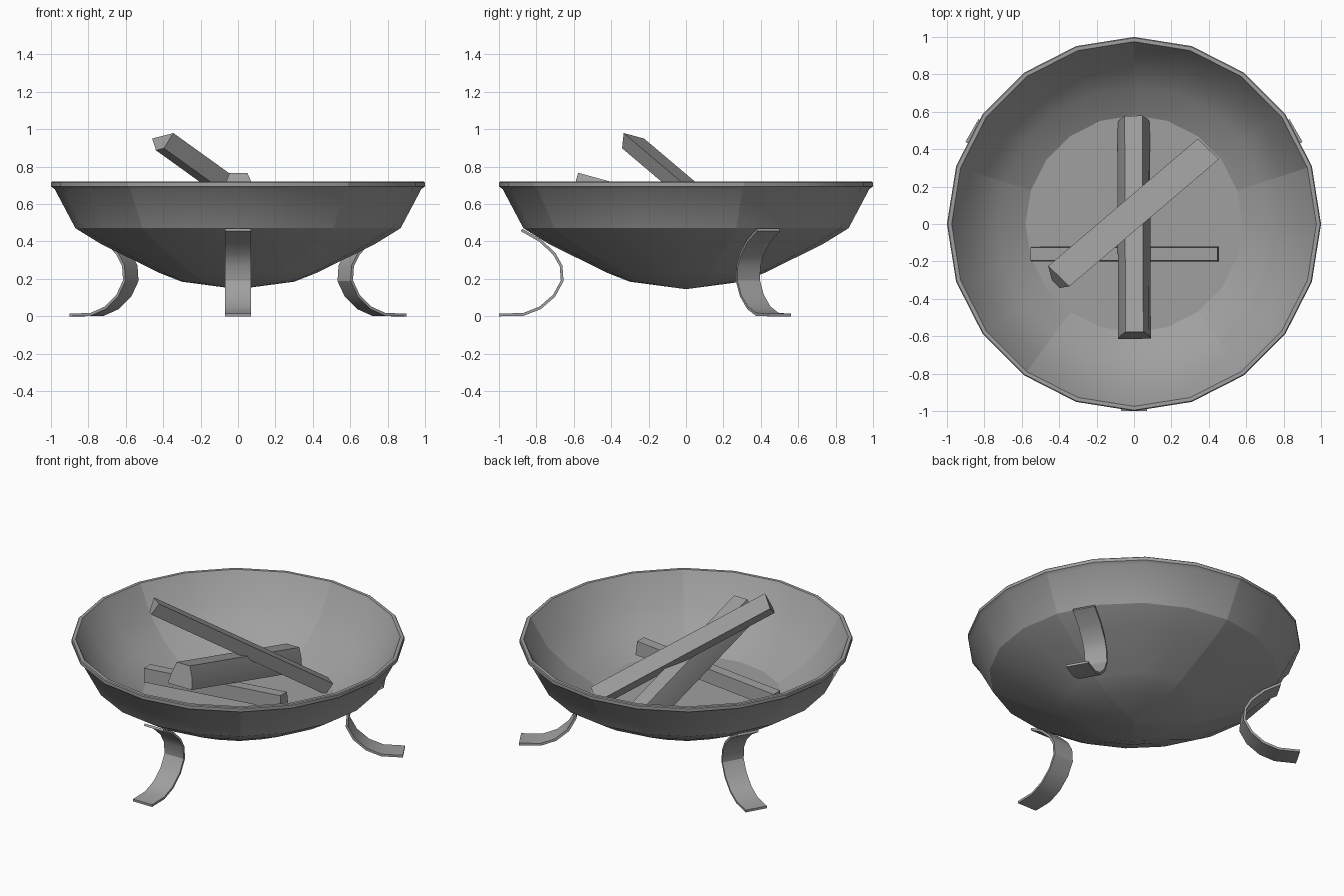
import bpy, bmesh, math
from mathutils import Matrix, Vector

old = bpy.data.objects.get("Cube")
if old:
    bpy.data.objects.remove(old, do_unlink=True)

GREY = (0.35, 0.35, 0.35, 1)
iron = bpy.data.materials.new("plain_grey")
iron.use_nodes = True
iron.diffuse_color = GREY
bsdf = iron.node_tree.nodes["Principled BSDF"]
bsdf.inputs["Base Color"].default_value = GREY
bsdf.inputs["Roughness"].default_value = 0.8


def finish(name, bm, angle):
    """Turn a bmesh into a shaded object."""
    bmesh.ops.recalc_face_normals(bm, faces=bm.faces)
    mesh = bpy.data.meshes.new(name)
    bm.to_mesh(mesh)
    bm.free()
    mesh.materials.append(iron)
    ob = bpy.data.objects.new(name, mesh)
    bpy.context.collection.objects.link(ob)
    bpy.ops.object.select_all(action="DESELECT")
    ob.select_set(True)
    bpy.context.view_layer.objects.active = ob
    bpy.ops.object.shade_smooth_by_angle(angle=math.radians(angle))
    return ob


def lathe(name, profile, sides, seam_every, angle):
    """Revolve (radius, height) points, with a hard seam between panels."""
    bm = bmesh.new()
    rings = []
    for r, z in profile:
        if r == 0:
            rings.append([bm.verts.new((0, 0, z))] * sides)
        else:
            rings.append([bm.verts.new((r * math.cos(a), r * math.sin(a), z))
                          for a in (math.tau * i / sides for i in range(sides))])
    for low, high in zip(rings, rings[1:]):
        for i in range(sides):
            j = (i + 1) % sides
            corners = dict.fromkeys((low[i], low[j], high[j], high[i]))
            bm.faces.new(list(corners))
    seams = []
    for low, high in zip(rings, rings[1:]):
        for i in range(1, sides, seam_every):
            edge = bm.edges.get((low[i], high[i]))
            seams.append(tuple(v.co.copy() for v in edge.verts))
    ob = finish(name, bm, angle)
    keys = {frozenset(tuple(round(c, 4) for c in p) for p in s) for s in seams}
    for e in ob.data.edges:
        ends = (ob.data.vertices[v].co for v in e.vertices)
        if frozenset(tuple(round(c, 4) for c in p) for p in ends) in keys:
            e.use_edge_sharp = True
    return ob


def strip(name, path, width, thick, turn):
    """Bent flat bar following (radius, height) points, turned about z."""
    pts = [Vector(p) for p in path]
    bm = bmesh.new()
    rows = []
    for i, p in enumerate(pts):
        t = (pts[min(i + 1, len(pts) - 1)] - pts[max(i - 1, 0)]).normalized()
        n = Vector((-t.y, t.x)) * thick / 2
        rows.append([bm.verts.new((q.x, s * width / 2, q.y))
                     for q, s in ((p + n, 1), (p + n, -1), (p - n, -1), (p - n, 1))])
    for a, b in zip(rows, rows[1:]):
        for k in range(4):
            m = (k + 1) % 4
            bm.faces.new((a[k], a[m], b[m], b[k]))
    bm.faces.new(rows[0])
    bm.faces.new(rows[-1])
    bm.transform(Matrix.Rotation(turn, 4, "Z"))
    return finish(name, bm, 30)


def log(name, start, end, section, roll=0):
    """Split log: a section (across, up) swept between two centre points."""
    start, end = Vector(start), Vector(end)
    axis = (end - start).normalized()
    side = axis.cross(Vector((0, 0, 1))).normalized()
    up = side.cross(axis)
    spin = Matrix.Rotation(math.radians(roll), 3, axis)
    side, up = spin @ side, spin @ up
    bm = bmesh.new()
    a, b = [[bm.verts.new(c + side * u + up * v) for u, v in section]
            for c in (start, end)]
    for k in range(len(section)):
        m = (k + 1) % len(section)
        bm.faces.new((a[k], a[m], b[m], b[k]))
    bm.faces.new(a)
    bm.faces.new(b)
    return finish(name, bm, 20)


# Fire bowl: underside, rim, then inner wall and floor
lathe("fire_bowl",
      [(0, 0.145), (0.3, 0.185), (0.415, 0.23), (0.43, 0.237), (0.73, 0.385),
       (0.86, 0.465), (0.87, 0.472), (0.98, 0.68), (1, 0.695), (1, 0.715),
       (0.995, 0.72), (0.975, 0.72), (0.87, 0.54), (0.73, 0.42),
       (0.58, 0.335), (0, 0.335)], 20, 4, 27)

# Three curved strap legs
leg_path = [(0.88, 0.462), (0.78, 0.405), (0.705, 0.335), (0.668, 0.27),
            (0.662, 0.19), (0.705, 0.11), (0.78, 0.045), (0.87, 0.01), (1.0, 0.0075)]
for label, degrees in (("front", -90), ("back_left", 30), ("back_right", 150)):
    strip(label + "_leg", leg_path, 0.14, 0.015, math.radians(degrees))

# Stacked split logs
log("cross_log", (-0.55, -0.16, 0.4), (0.45, -0.16, 0.485),
    [(-0.04, -0.045), (0.04, -0.045), (0.034, 0.045), (-0.034, 0.045)])
log("middle_log", (0.005, -0.595, 0.70), (0.0, 0.56, 0.38),
    [(-0.09, -0.07), (0.085, -0.07), (0.075, 0.0), (0.045, 0.07), (-0.05, 0.07), (-0.075, 0.0)])
log("top_log", (-0.41, -0.295, 0.935), (0.39, 0.385, 0.36),
    [(-0.025, -0.05), (0.035, -0.05), (0.08, 0.035), (-0.08, 0.035)], -12)
